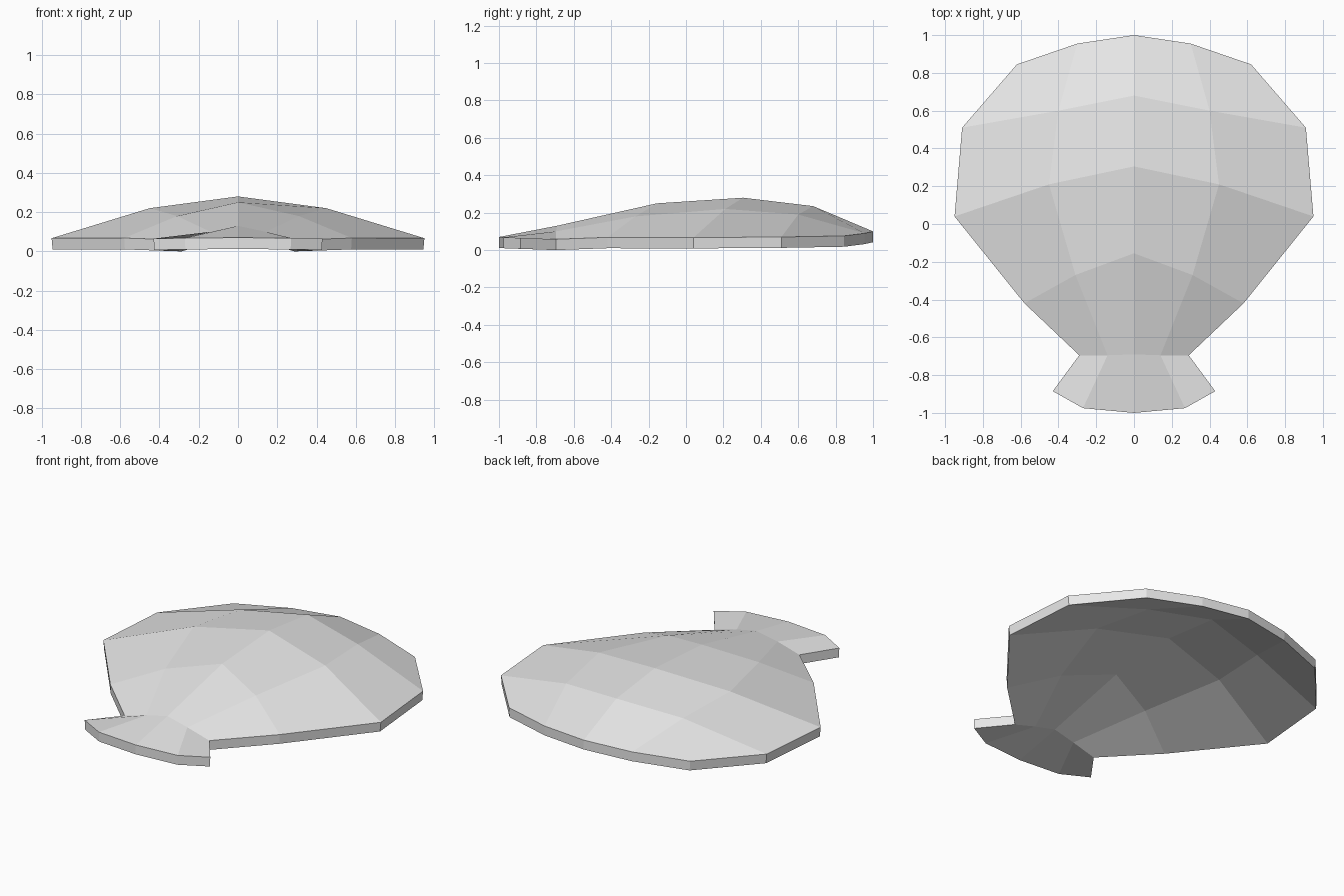
import bpy, bmesh

if "Cube" in bpy.data.objects:
    bpy.data.objects.remove(bpy.data.objects["Cube"])

THICK = 0.058

# Right half of the shell: rows run front to back, each from the ridge to the rim
HALF_ROWS = [
    [(0, -1.00, 0.070), (0.27, -0.975, 0.068), (0.43, -0.885, 0.065)],
    [(0, -0.69, 0.130), (0.14, -0.695, 0.100), (0.29, -0.695, 0.058)],
    [(0, -0.155, 0.25), (0.31, -0.27, 0.180), (0.58, -0.42, 0.068)],
    [(0, 0.305, 0.280), (0.45, 0.21, 0.220), (0.95, 0.04, 0.067)],
    [(0, 0.68, 0.235), (0.40, 0.60, 0.190), (0.91, 0.51, 0.070)],
    [(0, 1.00, 0.100), (0.30, 0.955, 0.090), (0.62, 0.845, 0.076)],
]


def mirrored(row):
    return [(-x, y, z) for x, y, z in reversed(row[1:])] + row


bm = bmesh.new()
rows = [mirrored(r) for r in HALF_ROWS]
top = [[bm.verts.new(p) for p in r] for r in rows]
# Underside follows the top, dropped by the thickness and drawn in slightly
under = [[bm.verts.new((x * 0.994, y, z - THICK)) for x, y, z in r] for r in rows]

# Faceted skins
for layer in (top, under):
    for a, b in zip(layer, layer[1:]):
        for i in range(4):
            bm.faces.new((a[i], a[i + 1], b[i + 1], b[i]))


# Rim wall around the outline
def outline(g):
    return g[0] + [r[-1] for r in g[1:-1]] + g[-1][::-1] + [r[0] for r in g[-2:0:-1]]


to, uo = outline(top), outline(under)
for i in range(len(to)):
    j = (i + 1) % len(to)
    bm.faces.new((to[i], uo[i], uo[j], to[j]))
bmesh.ops.recalc_face_normals(bm, faces=bm.faces)

mesh = bpy.data.meshes.new("shell")
bm.to_mesh(mesh)
bm.free()

mat = bpy.data.materials.new("light grey")
mat.diffuse_color = (0.8, 0.8, 0.8, 1)
mat.use_nodes = True
mat.node_tree.nodes["Principled BSDF"].inputs["Base Color"].default_value = mat.diffuse_color
mesh.materials.append(mat)

shell = bpy.data.objects.new("shell", mesh)
bpy.context.collection.objects.link(shell)
